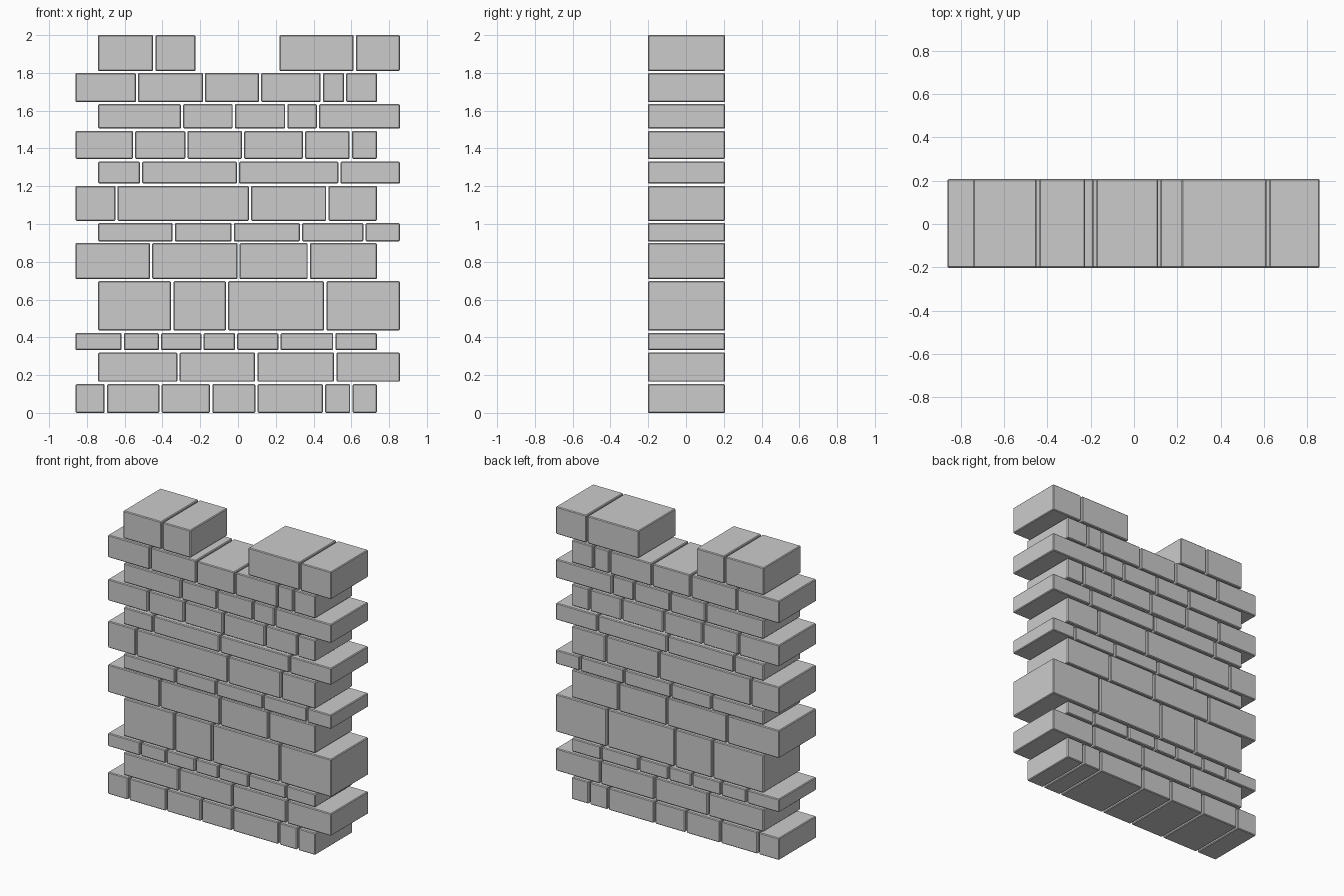
import bpy, bmesh

if "Cube" in bpy.data.objects:
    bpy.data.objects.remove(bpy.data.objects["Cube"])

GAP = 0.006            # half of the joint between neighbouring stones
FRONT, BACK = -0.202, 0.207


def course(name, z0, z1, joints, bulge_x=None):
    """One row of stones; joints are the x positions where stones meet."""
    bm = bmesh.new()
    last = len(joints) - 2
    for i in range(last + 1):
        x0 = joints[i] + (GAP if i > 0 else 0)
        x1 = joints[i + 1] - (GAP if i < last else 0)
        for v in bmesh.ops.create_cube(bm, size=1)["verts"]:
            v.co.x = x1 if v.co.x > 0 else x0
            v.co.y = BACK if v.co.y > 0 else FRONT
            v.co.z = z1 if v.co.z > 0 else z0
            # slightly pushed-out lower front corners at the chosen joint
            if bulge_x is not None and abs(v.co.x - bulge_x) < 0.02 \
                    and v.co.y < 0 and v.co.z == z0:
                v.co.y -= 0.01
    mesh = bpy.data.meshes.new(name)
    bm.to_mesh(mesh)
    bm.free()
    ob = bpy.data.objects.new(name, mesh)
    bpy.context.collection.objects.link(ob)
    bevel = ob.modifiers.new("chamfer", 'BEVEL')
    bevel.width = 0.005
    bevel.segments = 1
    return ob


# Alternate courses are shifted sideways so the wall ends are toothed
ODD, EVEN = (-0.86, 0.735), (-0.74, 0.857)
# (bottom, top, inner joints)
rows = [
    (0.0, 0.152, [-0.70, -0.41, -0.142, 0.098, 0.455, 0.60]),
    (0.165, 0.32, [-0.315, 0.097, 0.515]),
    (0.332, 0.423, [-0.61, -0.413, -0.188, -0.01, 0.22, 0.51]),
    (0.436, 0.697, [-0.348, -0.058, 0.462]),
    (0.708, 0.9, [-0.46, 0.003, 0.375]),
    (0.908, 1.005, [-0.34, -0.028, 0.333, 0.67]),
    (1.017, 1.202, [-0.643, 0.063, 0.473]),
    (1.214, 1.33, [-0.513, 0.0, 0.537]),
    (1.345, 1.493, [-0.55, -0.273, 0.027, 0.35, 0.597]),
    (1.505, 1.635, [-0.296, -0.022, 0.256, 0.423]),
    (1.645, 1.8, [-0.535, -0.18, 0.117, 0.443, 0.567]),
]
for n, (z0, z1, inner) in enumerate(rows):
    left, right = ODD if n % 2 == 0 else EVEN
    course(f"stone_course_{n + 1}", z0, z1, [left, *inner, right],
           bulge_x=0.0 if n == 7 else None)

# Battlements either side of the central notch
course("merlon_left", 1.81, 2.0, [-0.742, -0.443, -0.225])
course("merlon_right", 1.81, 2.0, [0.22, 0.618, 0.857])
